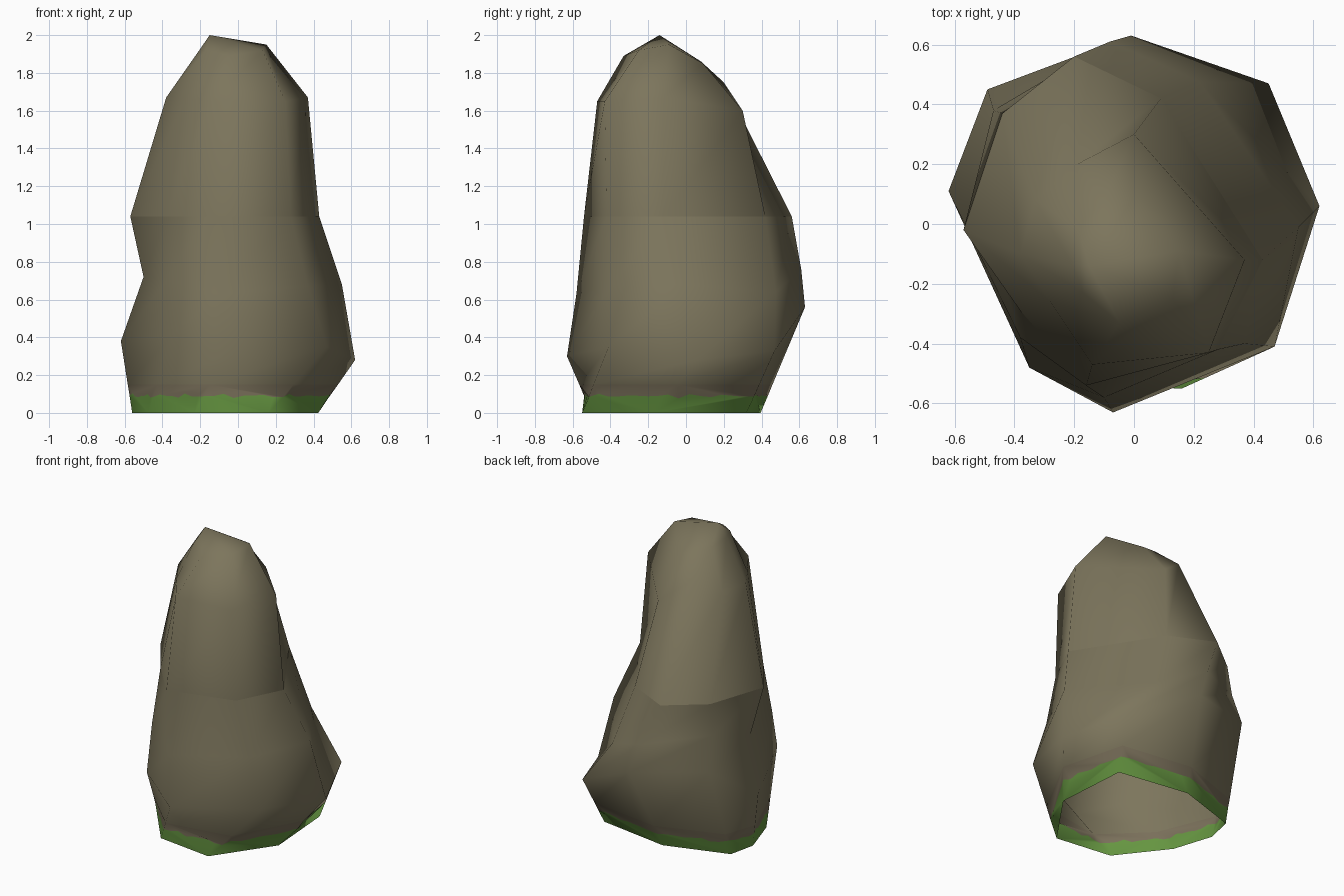
import bpy, bmesh, math

if "Cube" in bpy.data.objects:
    bpy.data.objects.remove(bpy.data.objects["Cube"])


def material(name, colour):
    m = bpy.data.materials.new(name)
    m.diffuse_color = (*colour, 1)
    m.use_nodes = True
    m.node_tree.nodes["Principled BSDF"].inputs["Base Color"].default_value = m.diffuse_color
    return m


# Eight-sided cross-sections, each clockwise from the back right: (heights, outline)
rings = [
    ([0.0] * 8,
     [(.39, .32), (.425, -.17), (.16, -.55), (-.23, -.50),
      (-.475, -.185), (-.56, .08), (-.52, .26), (-.10, .395)]),
    ([.33, .28, .35, .30, .41, .38, .62, .56],
     [(.45, .47), (.62, .06), (.47, -.41), (-.07, -.63),
      (-.35, -.48), (-.62, .11), (-.49, .45), (-.01, .63)]),
    ([.64, .68, .67, .63, .70, .72, .84, .76],
     [(.22, .475), (.55, -.01), (.37, -.40), (-.10, -.58),
      (-.38, -.38), (-.50, .02), (-.47, .38), (-.08, .61)]),
    ([1.04] * 8,
     [(.09, .42), (.43, -.12), (.28, -.42), (-.16, -.54),
      (-.38, -.29), (-.57, -.02), (-.44, .37), (-.20, .56)]),
    ([1.60, 1.67, 1.65, 1.65, 1.66, 1.67, 1.66, 1.75],
     [(.0, .30), (.37, -.12), (.25, -.43), (-.14, -.47),
      (-.28, -.26), (-.38, -.10), (-.33, .08), (-.19, .20)]),
    ([1.85, 1.95, 1.92, 1.89, 1.92, 1.92, 1.90, 1.86],
     [(.0, .09), (.15, -.09), (.13, -.25), (-.05, -.33),
      (-.17, -.23), (-.205, -.14), (-.19, -.01), (-.10, .08)]),
]

# Boulder surface, open underneath
bm = bmesh.new()
loops = [[bm.verts.new((x, y, z)) for z, (x, y) in zip(zs, pts)] for zs, pts in rings]
for low, high in zip(loops, loops[1:]):
    for i in range(8):
        j = (i + 1) % 8
        bm.faces.new((low[j], low[i], high[i], high[j]))
peak = bm.verts.new((-.15, -.14, 2.0))
for i in range(8):
    bm.faces.new((loops[-1][(i + 1) % 8], loops[-1][i], peak))

# Cut the colour bands near the ground
for height in (.09, .15):
    bmesh.ops.bisect_plane(bm, geom=bm.verts[:] + bm.edges[:] + bm.faces[:],
                           plane_co=(0, 0, height), plane_no=(0, 0, 1))

# Ragged moss edge
edge = [e for e in bm.edges if all(abs(v.co.z - .09) < 1e-4 for v in e.verts)]
bmesh.ops.subdivide_edges(bm, edges=edge, cuts=7)
for v in bm.verts:
    if abs(v.co.z - .09) < 1e-4:
        a = math.atan2(v.co.y, v.co.x)
        v.co.z += .007 * math.sin(17 * a) + .006 * math.sin(29 * a + 1)

# Colour by height: moss, a slightly earthy band, then stone
for f in bm.faces:
    top = max(v.co.z for v in f.verts)
    f.material_index = 1 if top < .12 else 2 if top < .16 else 0

mesh = bpy.data.meshes.new("boulder")
bm.to_mesh(mesh)
bm.free()
boulder = bpy.data.objects.new("boulder", mesh)
bpy.context.collection.objects.link(boulder)
mesh.materials.append(material("grey brown stone", (.203, .179, .108)))
mesh.materials.append(material("green moss", (.130, .300, .052)))
mesh.materials.append(material("earthy stone", (.192, .160, .102)))

bpy.context.view_layer.objects.active = boulder
boulder.select_set(True)
bpy.ops.object.shade_smooth_by_angle(angle=math.radians(70))

# Crease around the waist
for e in mesh.edges:
    if all(abs(mesh.vertices[i].co.z - 1.04) < 1e-4 for i in e.vertices):
        e.use_edge_sharp = True
